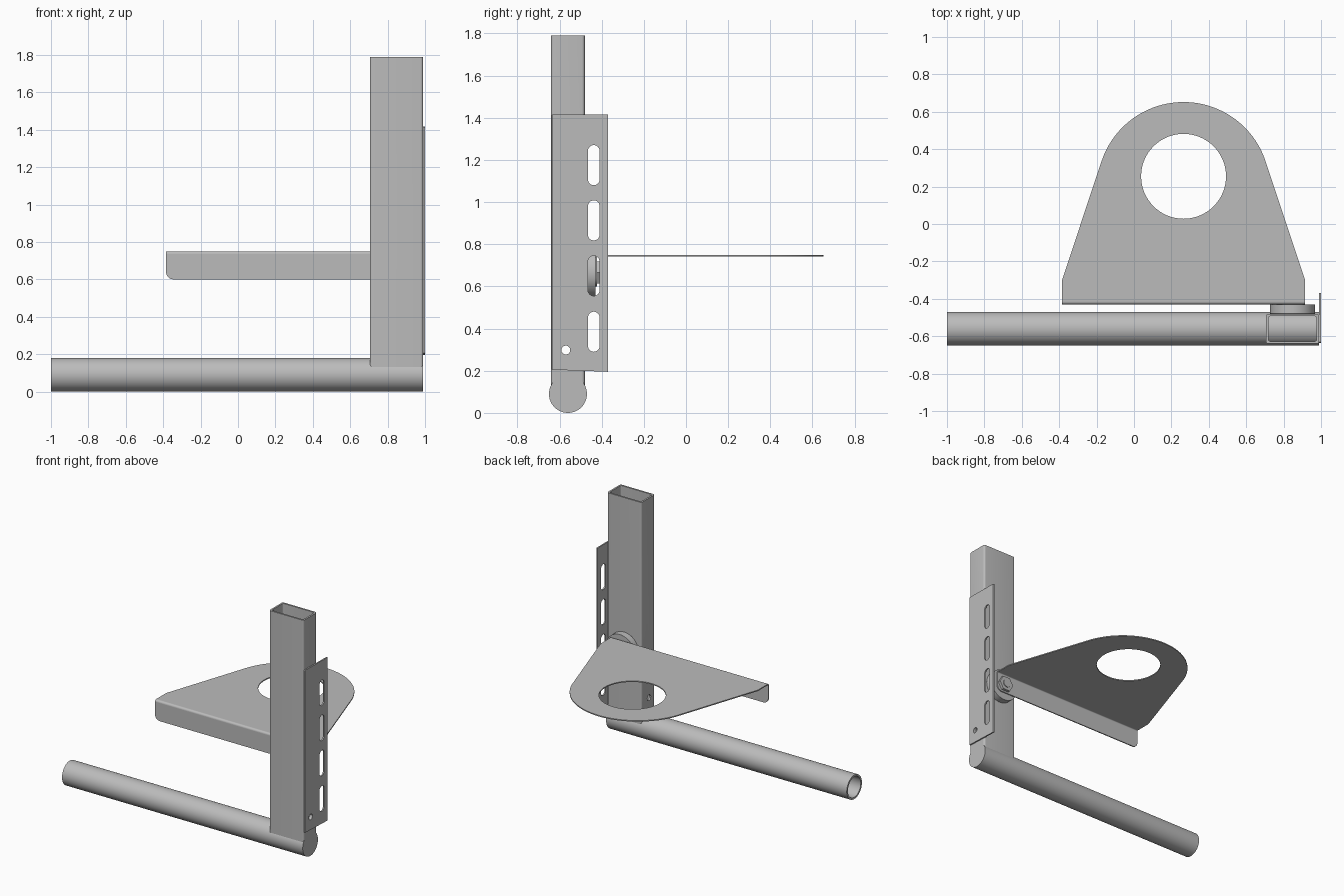
import bpy, bmesh, math

cube = bpy.data.objects.get("Cube")
if cube:
    bpy.data.objects.remove(cube, do_unlink=True)

steel = bpy.data.materials.new("grey_steel")
steel.use_nodes = True
steel.diffuse_color = (0.5, 0.5, 0.5, 1)
steel.node_tree.nodes["Principled BSDF"].inputs["Base Color"].default_value = (0.5, 0.5, 0.5, 1)

# Mapping of a flat profile (u, v) and depth w for each extrusion axis
AXES = {
    "X": lambda u, v, w: (w, u, v),
    "Y": lambda u, v, w: (u, w, v),
    "Z": lambda u, v, w: (u, v, w),
}


def arc(cu, cv, r, start, end, n):
    angles = [math.radians(start + (end - start) * i / n) for i in range(n + 1)]
    return [(cu + r * math.cos(a), cv + r * math.sin(a)) for a in angles]


def circle(cu, cv, r, n=64):
    return arc(cu, cv, r, 0, 360, n)[:-1]


def round_rect(u0, u1, v0, v1, r, n=6):
    corners = [(u1 - r, v1 - r), (u0 + r, v1 - r), (u0 + r, v0 + r), (u1 - r, v0 + r)]
    return [p for i, (u, v) in enumerate(corners) for p in arc(u, v, r, 90 * i, 90 * i + 90, n)]


def activate(ob):
    bpy.ops.object.select_all(action="DESELECT")
    ob.select_set(True)
    bpy.context.view_layer.objects.active = ob


def smooth(ob):
    activate(ob)
    bpy.ops.object.shade_smooth_by_angle(angle=math.radians(35))


def prism(name, axis, w0, w1, outline, holes=()):
    """Extrude an outline with holes from w0 to w1 along an axis."""
    bm = bmesh.new()
    place = AXES[axis]
    caps = ([], [])
    for loop in [outline, *holes]:
        rings = [[bm.verts.new(place(u, v, w)) for u, v in loop] for w in (w0, w1)]
        n = len(loop)
        for i in range(n):
            j = (i + 1) % n
            bm.faces.new((rings[0][i], rings[0][j], rings[1][j], rings[1][i]))
            for ring, cap in zip(rings, caps):
                cap.append(bm.edges.get((ring[i], ring[j])))
    for cap in caps:
        bmesh.ops.triangle_fill(bm, use_beauty=True, edges=cap, normal=place(0, 0, 1))
    bmesh.ops.recalc_face_normals(bm, faces=bm.faces)
    mesh = bpy.data.meshes.new(name)
    bm.to_mesh(mesh)
    bm.free()
    mesh.materials.append(steel)
    ob = bpy.data.objects.new(name, mesh)
    bpy.context.collection.objects.link(ob)
    smooth(ob)
    return ob


def cut(ob, cutter):
    cutter.hide_render = True
    mod = ob.modifiers.new("cut", "BOOLEAN")
    mod.operation = "DIFFERENCE"
    mod.solver = "EXACT"
    mod.object = cutter
    activate(ob)
    bpy.ops.object.modifier_apply(modifier=mod.name)
    bpy.data.objects.remove(cutter, do_unlink=True)


# Horizontal round tube, open on one end and capped under the post
TY, TZ, TR = -0.56, 0.09, 0.09
prism("base_tube", "X", -1, 0.98, circle(TY, TZ, TR), [circle(TY, TZ, TR - 0.014)])
prism("base_tube_cap", "X", 0.98, 0.99, circle(TY, TZ, TR))

# Hollow upright post, saddled onto the tube and drilled through
PIN = (-0.57, 0.298, 0.021)
post = prism("upright_post", "Z", 0.1, 1.79,
             round_rect(0.705, 0.99, -0.64, -0.48, 0.014),
             [round_rect(0.718, 0.977, -0.627, -0.493, 0.01)])
cut(post, prism("saddle_cutter", "X", 0.5, 1.2, circle(TY, TZ, TR)))
cut(post, prism("pin_cutter", "X", 0.5, 1.2, circle(*PIN, 32)))
smooth(post)

# Slotted side plate
slots = [round_rect(-0.465, -0.41, z, z + 0.19, 0.0272, 8) for z in (0.29, 0.555, 0.818, 1.08)]
prism("slotted_plate", "X", 0.99, 1.0,
      [(-0.635, 0.205), (-0.37, 0.195), (-0.37, 1.415), (-0.63, 1.418), (-0.635, 1.413)],
      slots + [circle(*PIN, 32)])

# Bent sheet shelf: flat top with large hole, bend and front flange
X0, X1, CX = -0.385, 0.915, 0.265
THICK, BEND = 0.008, 0.015
FRONT, TOP = -0.43, 0.75
by, bz = FRONT + BEND, TOP - BEND
outline = [(X0, by), (X1, by), (X1, -0.30)] + arc(CX, 0.19, 0.462, 18.4, 161.6, 48) + [(X0, -0.30)]
prism("shelf_top", "Z", TOP - THICK, TOP, outline, [circle(CX, 0.255, 0.227)])
prism("shelf_bend", "X", X0, X1,
      arc(by, bz, BEND, 90, 180, 8) + arc(by, bz, BEND - THICK, 180, 90, 8))
prism("shelf_flange", "Y", FRONT, FRONT + THICK,
      [(X1, bz), (X0, bz)] + arc(X0 + 0.04, 0.64, 0.04, 180, 270, 8)
      + arc(X1 - 0.04, 0.64, 0.04, 270, 360, 8))

# Pivot: spacer boss, hex nut and bolt end
PX, PZ = 0.848, 0.665
boss = prism("pivot_boss", "Y", -0.48, FRONT, circle(PX, PZ, 0.12))
bevel = boss.modifiers.new("soft_rim", "BEVEL")
bevel.width = 0.006
bevel.segments = 2
bevel.limit_method = "ANGLE"
prism("pivot_nut", "Y", FRONT + THICK, -0.402, circle(PX, PZ, 0.06, 6))
prism("pivot_bolt", "Y", -0.402, -0.396, circle(PX, PZ, 0.03, 32))
